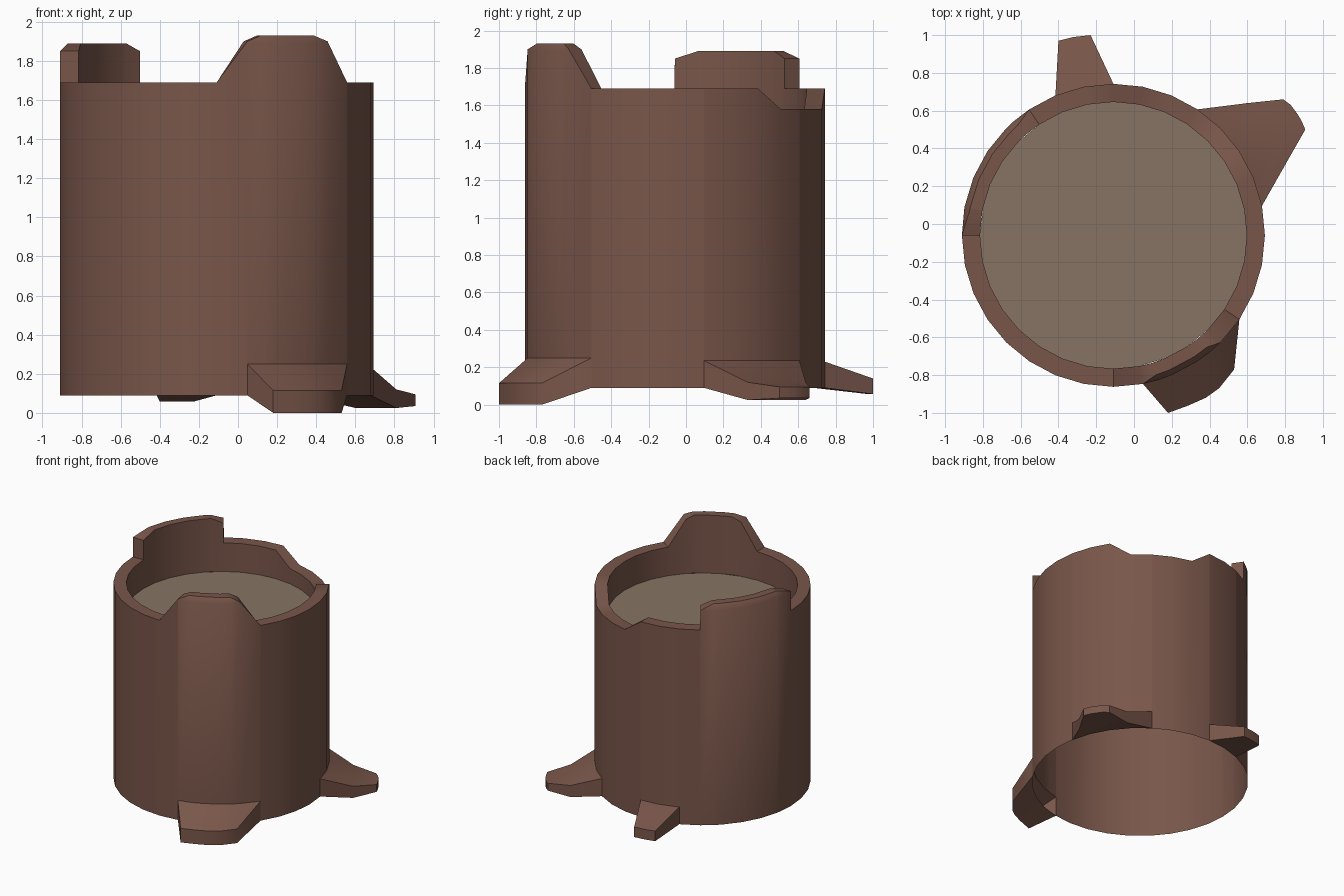
import bpy, bmesh
from math import radians, cos, sin

if "Cube" in bpy.data.objects:
    bpy.data.objects.remove(bpy.data.objects["Cube"])

CX, CY = -0.109, -0.06           # cup axis
R_OUT, R_IN, R_BEVEL = 0.802, 0.706, 0.772
Z_BASE, Z_FILL = 0.09, 1.455
STEP = 11.25                     # 32 sides


def material(name, rgb):
    m = bpy.data.materials.new(name)
    m.diffuse_color = (*rgb, 1)
    m.use_nodes = True
    m.node_tree.nodes["Principled BSDF"].inputs["Base Color"].default_value = m.diffuse_color
    return m


WOOD = material("brown", (0.19, 0.093, 0.068))
FILL = material("tan", (0.24, 0.175, 0.125))


def polar(a, r):
    return CX + r * cos(radians(a)), CY + r * sin(radians(a))


def finish(name, bm, mat):
    bmesh.ops.remove_doubles(bm, verts=bm.verts, dist=1e-5)
    bmesh.ops.recalc_face_normals(bm, faces=bm.faces)
    me = bpy.data.meshes.new(name)
    bm.to_mesh(me)
    bm.free()
    me.materials.append(mat)
    ob = bpy.data.objects.new(name, me)
    bpy.context.collection.objects.link(ob)
    bpy.ops.object.select_all(action='DESELECT')
    ob.select_set(True)
    bpy.context.view_layer.objects.active = ob
    bpy.ops.object.shade_smooth_by_angle(angle=radians(40))
    return ob


def face(bm, verts):
    # skip corners that coincide
    out = []
    for v in verts:
        if all((v.co - o.co).length > 1e-6 for o in out):
            out.append(v)
    if len(out) > 2:
        bm.faces.new(out)


# Rim height around the cup: front crest, back notch, left battlement
RIM = [(-90, 1.69), (-78.75, 1.90), (-73, 1.93), (-50, 1.93), (-45, 1.90),
       (-33.75, 1.69), (33.75, 1.69), (45, 1.58), (78.75, 1.58), (90, 1.69),
       (123.7, 1.69), (123.75, 1.85), (131, 1.89), (170, 1.89), (180, 1.85),
       (180.05, 1.69), (270, 1.69)]
# Feet: first angle, last angle, height where the foot leaves the wall
FEET = {"front_foot": (-78.75, -33.75, 0.25),
        "right_foot": (11.25, 56.25, 0.235),
        "back_foot": (90, 112.5, 0.23)}


def rim_height(a):
    for (a0, z0), (a1, z1) in zip(RIM, RIM[1:]):
        if a0 <= a <= a1:
            return z0 + (z1 - z0) * (a - a0) / (a1 - a0)


def wall_bottom(a):
    # the wall is open into the hollow feet
    return next((z for a0, a1, z in FEET.values() if a0 < a < a1), Z_BASE)


# Cup body: open underneath, outer wall, rim and inner wall
bm = bmesh.new()
angles = sorted({a for a, z in RIM} | {-90 + STEP * i for i in range(32)})[:-1]
cols = []
for a in angles:
    top = rim_height(a)
    limit, edge = (1.901, 1.888) if a < 0 else (1.851, 1.85)
    bevelled = top > limit
    profile = [(R_OUT, edge if bevelled else top),
               (R_BEVEL if bevelled else R_OUT, top), (R_IN, top), (R_IN, Z_FILL)]
    cols.append([bm.verts.new((*polar(a, r), z)) for r, z in profile])
for i, a in enumerate(angles):
    c, d = cols[i], cols[(i + 1) % len(cols)]
    b = angles[(i + 1) % len(angles)]
    z = wall_bottom((a + (b if b > a else b + 360)) / 2)
    face(bm, [bm.verts.new((*polar(a, R_OUT), z)), bm.verts.new((*polar(b, R_OUT), z)), d[0], c[0]])
    for k in range(3):
        face(bm, [c[k], d[k], d[k + 1], c[k + 1]])
finish("cup_body", bm, WOOD)

# Disc filling the cup
bm = bmesh.new()
bm.faces.new([bm.verts.new((*polar(STEP * i, R_IN), Z_FILL)) for i in range(32)])
finish("cup_filling", bm, FILL)


def root_foot(name, rows):
    """Hollow wedge from the wall outwards; each row is (points, z top, z bottom)."""
    a0, _, z_wall = FEET[name]
    n = len(rows[0][0])
    wall = [polar(a0 + STEP * i, R_OUT) for i in range(n)]
    rows = [(wall, z_wall, Z_BASE)] + rows
    bm = bmesh.new()
    top = [[bm.verts.new((x, y, zt)) for x, y in p] for p, zt, zb in rows]
    bot = [[bm.verts.new((x, y, zb)) for x, y in p] for p, zt, zb in rows]
    for j in range(len(rows) - 1):
        for i in range(n - 1):
            for g in (top, bot):
                bm.faces.new([g[j][i], g[j][i + 1], g[j + 1][i + 1], g[j + 1][i]])
        for i in (0, n - 1):
            bm.faces.new([top[j][i], top[j + 1][i], bot[j + 1][i], bot[j][i]])
    for i in range(n - 1):
        bm.faces.new([top[-1][i], top[-1][i + 1], bot[-1][i + 1], bot[-1][i]])
    finish(name, bm, WOOD)


root_foot("front_foot",
          [([(.18, -1.0), (.29, -.96), (.38, -.92), (.45, -.87), (.53, -.77)], .115, 0)])
root_foot("right_foot",
          [([(.81, .33), (.765, .42), (.71, .50), (.66, .57), (.60, .64)], .12, .025),
           ([(.907, .50), (.885, .55), (.86, .59), (.83, .63), (.79, .66)], .095, .035)])
root_foot("back_foot",
          [([(-.23, 1.0), (-.32, .99), (-.40, .97)], .14, .057)])
